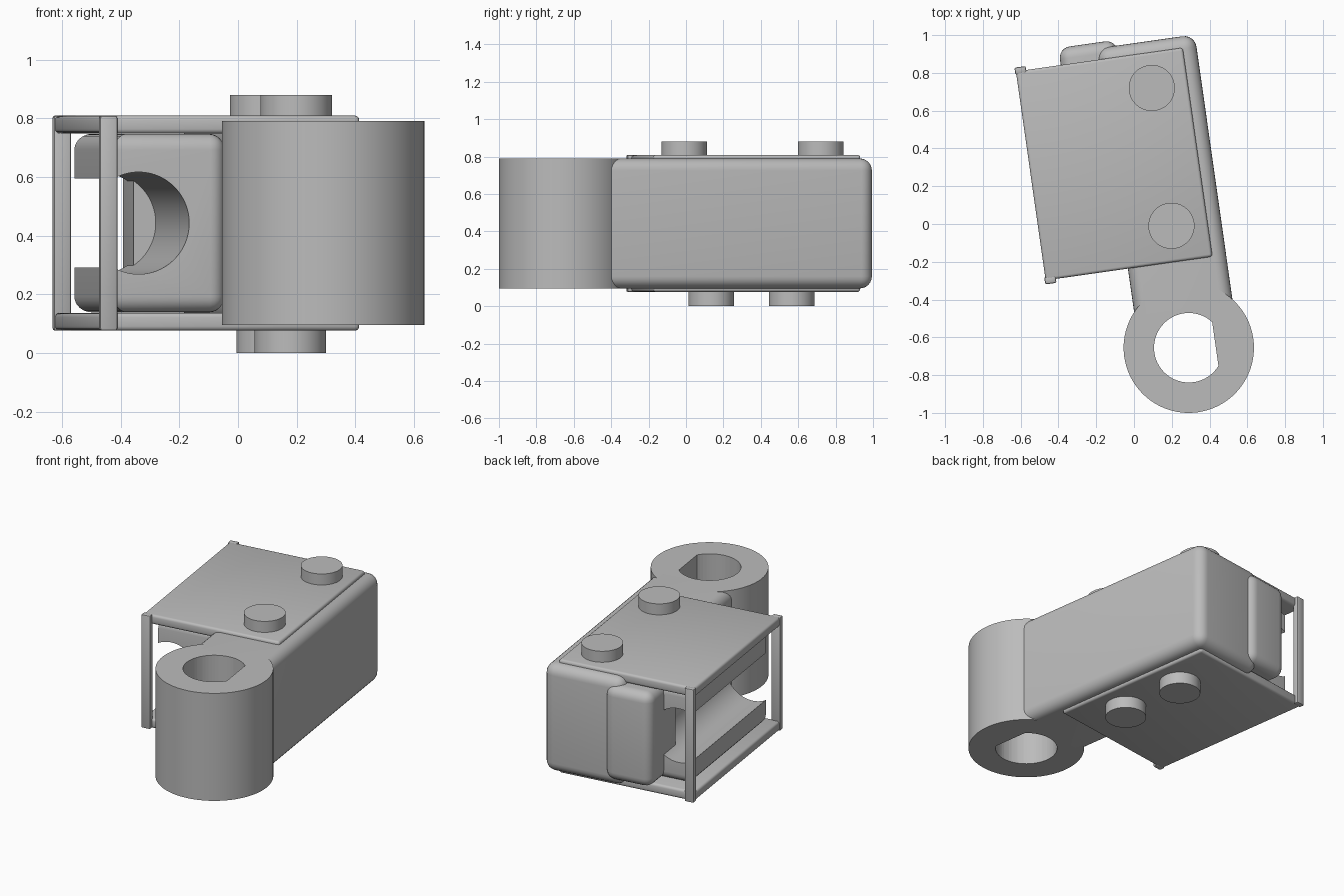
import bpy, bmesh, math
from mathutils import Matrix, Vector

cube = bpy.data.objects.get("Cube")
if cube:
    bpy.data.objects.remove(cube, do_unlink=True)

# One plain grey for the whole part
grey = bpy.data.materials.new("plain_grey")
grey.use_nodes = True
GREY = (0.5, 0.5, 0.5, 1)
grey.diffuse_color = GREY
grey.node_tree.nodes["Principled BSDF"].inputs["Base Color"].default_value = GREY

# Everything is laid out around the hub axis, then turned slightly
FRAME = Matrix.Translation((0.29, -0.655, 0)) @ Matrix.Rotation(math.radians(8.1), 4, 'Z')
MID_Z = 0.4425


def finish(name, bm, smooth=True):
    bmesh.ops.recalc_face_normals(bm, faces=bm.faces)
    mesh = bpy.data.meshes.new(name)
    bm.to_mesh(mesh)
    bm.free()
    mesh.materials.append(grey)
    ob = bpy.data.objects.new(name, mesh)
    ob.matrix_world = FRAME
    bpy.context.collection.objects.link(ob)
    if smooth:
        shade(ob)
    return ob


def activate(ob):
    bpy.ops.object.select_all(action='DESELECT')
    ob.select_set(True)
    bpy.context.view_layer.objects.active = ob


def shade(ob):
    activate(ob)
    bpy.ops.object.shade_smooth_by_angle(angle=math.radians(30))


def box(name, lo, hi, radius=0, segments=6, keep=lambda a, b: True):
    """Box between two corners; edges passing keep() are rounded."""
    lo, hi = Vector(lo), Vector(hi)
    bm = bmesh.new()
    size = Matrix.Diagonal((*(hi - lo), 1))
    bmesh.ops.create_cube(bm, size=1, matrix=Matrix.Translation((lo + hi) / 2) @ size)
    if radius:
        edges = [e for e in bm.edges if keep(e.verts[0].co, e.verts[1].co)]
        bmesh.ops.bevel(bm, geom=edges, offset=radius, segments=segments,
                        profile=0.5, affect='EDGES', clamp_overlap=True)
    return finish(name, bm)


def cylinder(name, centre, radius, depth, along_y=False, sides=64):
    bm = bmesh.new()
    turn = Matrix.Rotation(math.pi / 2 if along_y else 0, 4, 'X')
    bmesh.ops.create_cone(bm, cap_ends=True, segments=sides, radius1=radius, radius2=radius,
                          depth=depth, matrix=Matrix.Translation(centre) @ turn)
    return finish(name, bm)


def cut(target, cutter):
    activate(target)
    mod = target.modifiers.new("cut", 'BOOLEAN')
    mod.operation = 'DIFFERENCE'
    mod.solver = 'EXACT'
    mod.object = cutter
    bpy.ops.object.modifier_apply(modifier=mod.name)
    bpy.data.objects.remove(cutter, do_unlink=True)
    shade(target)


# Hub with a D-shaped bore, flat on its right
hub = cylinder("hub", (0, 0, MID_Z), 0.345, 0.695, sides=96)
bore_r, flat = 0.184, 0.142
half = math.acos(flat / bore_r)
bm = bmesh.new()
steps = 48
ring = []
for i in range(steps + 1):
    a = half + (2 * math.pi - 2 * half) * i / steps
    ring.append(bm.verts.new((bore_r * math.cos(a), bore_r * math.sin(a), -0.2)))
face = bm.faces.new(ring)
out = bmesh.ops.extrude_face_region(bm, geom=[face])
bmesh.ops.translate(bm, vec=(0, 0, 1.4),
                    verts=[v for v in out["geom"] if isinstance(v, bmesh.types.BMVert)])
cut(hub, finish("bore_cutter", bm, smooth=False))

# Arm, rounded everywhere but where it enters the hub
ARM_START = 0.21
box("arm", (-0.26, ARM_START, 0.095), (0.265, 1.637, 0.79), 0.065,
    keep=lambda a, b: max(a.y, b.y) > ARM_START + 0.1)

# Grooved jaw beside the arm, open towards the left of the frame
JAW_X = -0.643
jaw = box("jaw", (JAW_X, 0.54, 0.138), (-0.255, 1.5, 0.747), 0.055,
          keep=lambda a, b: not (abs(a.z - b.z) > 0.1 and a.x < JAW_X + 0.01))
cut(jaw, cylinder("groove_cutter", (-0.558, 1, MID_Z), 0.174, 2, along_y=True, sides=96))

# Rounded stop closing the back of the groove
STOP_Y = 1.35
box("back_stop", (-0.46, STOP_Y, 0.138), (-0.15, 1.668, 0.747), 0.06,
    keep=lambda a, b: max(a.y, b.y) > STOP_Y + 0.1)

# Cover plates above and below
for name, z in (("top_plate", 0.748), ("bottom_plate", 0.076)):
    box(name, (-0.7, 0.46, z), (0.192, 1.577, z + 0.061), 0.015, 3)

# Posts joining the plates at the open side
for name, y in (("front_post", 0.439), ("back_post", 1.56)):
    box(name, (-0.705, y, 0.076), (-0.645, y + 0.038, 0.809), 0.008, 2)

# Round pegs on both plates
for side, z, spots in (("top", 0.835, (0.652, 1.389)), ("bottom", 0.05, (0.798, 1.232))):
    for end, y in zip(("front", "back"), spots):
        cylinder(f"{side}_{end}_peg", (0, y, z), 0.122, 0.1 if side == "bottom" else 0.09)
